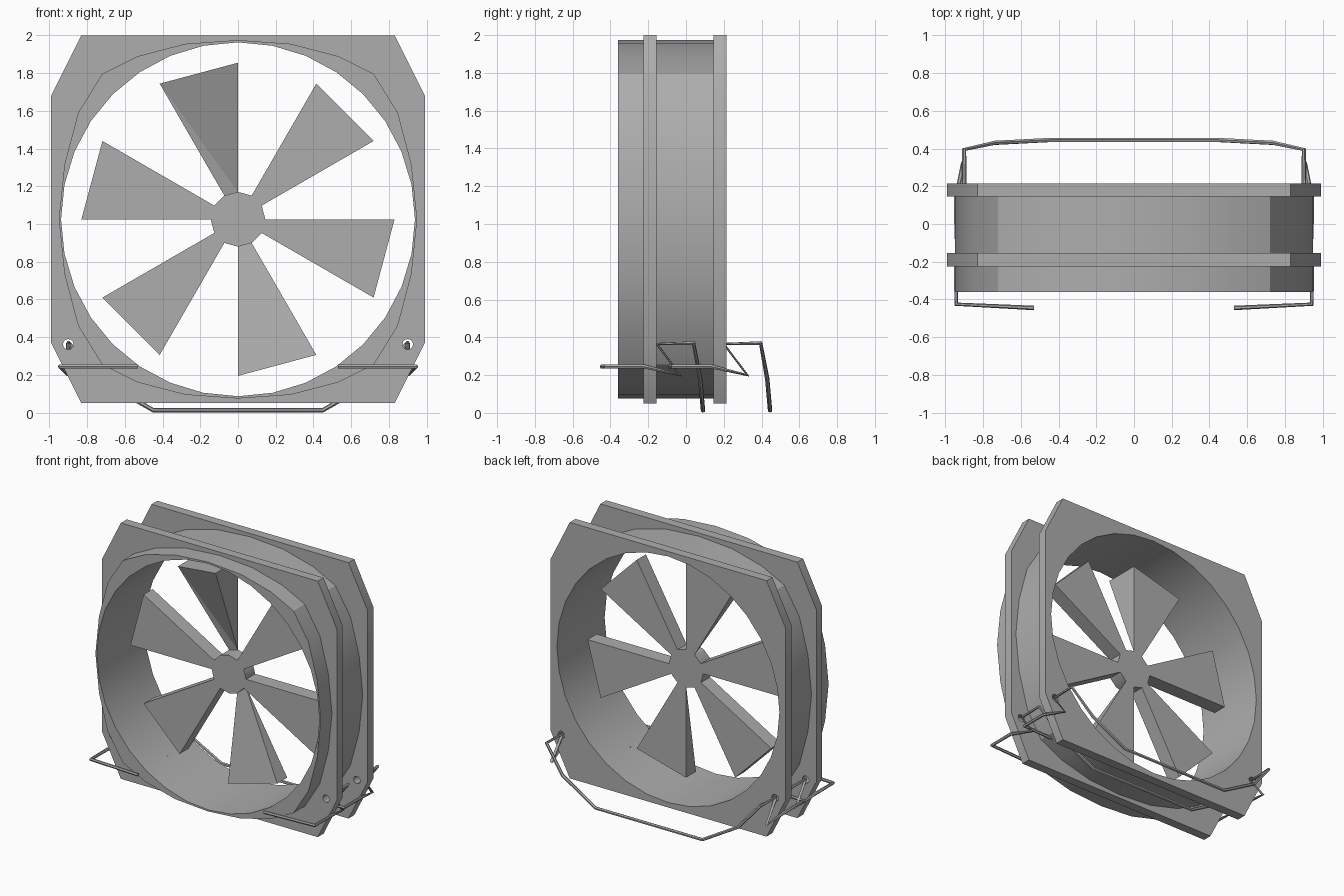
import bpy, bmesh
from math import sin, cos, radians, pi
from mathutils import Vector

if "Cube" in bpy.data.objects:
    bpy.data.objects.remove(bpy.data.objects["Cube"])

CZ = 1.025          # height of the fan axis

grey = bpy.data.materials.new("plain_grey")
grey.use_nodes = True
colour = (0.42, 0.42, 0.42, 1)
grey.diffuse_color = colour
grey.node_tree.nodes["Principled BSDF"].inputs["Base Color"].default_value = colour


def circle(r, n, cx=0, cz=CZ):
    return [(cx + r * cos(2 * pi * i / n), cz + r * sin(2 * pi * i / n)) for i in range(n)]


def mirrored(quarter, on_axes):
    """Closed outline from one quadrant, running from the +x side to the top."""
    q = list(quarter)
    left = [(-x, z) for x, z in reversed(q)]
    top = q + (left[1:] if on_axes else left)
    low = [(x, -z) for x, z in reversed(top)]
    full = top + (low[1:-1] if on_axes else low)
    return [(x, z + CZ) for x, z in full]


def solid(name, loops, front, back, smooth=False):
    """Prism along y; the first loop is the outline, the others are holes.
    front is one depth or a list with a depth for each outline point."""
    bm = bmesh.new()
    caps = ([], [])
    for loop in loops:
        n = len(loop)
        depth = front if isinstance(front, list) else [front] * n
        a = [bm.verts.new((x, y, z)) for (x, z), y in zip(loop, depth)]
        b = [bm.verts.new((x, back, z)) for x, z in loop]
        for i in range(n):
            j = (i + 1) % n
            bm.faces.new((a[i], a[j], b[j], b[i]))
            caps[0].append(bm.edges.get((a[i], a[j])))
            caps[1].append(bm.edges.get((b[i], b[j])))
    for edges in caps:
        bmesh.ops.triangle_fill(bm, use_beauty=True, edges=edges, normal=(0, -1, 0))
    bmesh.ops.recalc_face_normals(bm, faces=bm.faces)
    mesh = bpy.data.meshes.new(name)
    bm.to_mesh(mesh)
    bm.free()
    mesh.materials.append(grey)
    obj = bpy.data.objects.new(name, mesh)
    bpy.context.collection.objects.link(obj)
    if smooth:
        shade(obj)
    return obj


def shade(obj):
    bpy.ops.object.select_all(action='DESELECT')
    obj.select_set(True)
    bpy.context.view_layer.objects.active = obj
    bpy.ops.object.shade_smooth_by_angle(angle=radians(30))


# Shroud: round bore, outer wall bulging toward the corners
bore = circle(0.938, 32)
outer = mirrored([(0.95, 0), (0.92, 0.29), (0.847, 0.565), (0.72, 0.77),
                  (0.53, 0.865), (0.28, 0.93), (0, 0.95)], True)
solid("shroud", [outer, bore], -0.36, 0.15, True)

# Mounting plates with chamfered corners and two clip holes
outline = mirrored([(0.99, 0.655), (0.83, 0.975)], False)
holes = [circle(0.028, 12, s * 0.9, 0.362) for s in (-1, 1)]
for name, y in (("front_plate", -0.225), ("back_plate", 0.145)):
    solid(name, [outline, bore] + holes, y, y + 0.07, True)

# Hub
solid("hub", [circle(0.145, 12)], -0.11, 0, True)

# Blades: four flat ones, and two wedges that thicken toward the tip
wedges = {90: (-0.004, -0.27, -0.13), 270: (-0.004, -0.12, -0.12)}
for k in range(6):
    start = 30 + 60 * k
    root, tip_a, tip_b = wedges.get(start, (-0.11, -0.11, -0.11))
    a, b = radians(start), radians(start + 30)
    pts = [(r * cos(t), CZ + r * sin(t))
           for r, t in ((0.145, a), (0.83, a), (0.83, b), (0.145, b))]
    solid(f"blade_{k + 1}", [pts], [root, tip_a, tip_b, root], 0)


# Wire clips: handle, arm, hook through the plate, then a bail under the frame
half = [(-0.53, -0.445, 0.245), (-0.943, -0.425, 0.245), (-0.943, -0.22, 0.245),
        (-0.905, -0.03, 0.2), (-0.9, -0.155, 0.365), (-0.9, 0.04, 0.37),
        (-0.74, 0.075, 0.18), (-0.45, 0.09, 0.013)]
path = half + [(-x, y, z) for x, y, z in reversed(half)]


def wire(name, shift):
    curve = bpy.data.curves.new(name, 'CURVE')
    curve.dimensions = '3D'
    curve.bevel_depth = 0.012
    curve.bevel_resolution = 1
    curve.use_fill_caps = True
    spline = curve.splines.new('POLY')
    spline.points.add(len(path) - 1)
    for p, co in zip(spline.points, path):
        p.co = (*(Vector(co) + Vector((0, shift, 0))), 1)
    curve.materials.append(grey)
    obj = bpy.data.objects.new(name, curve)
    bpy.context.collection.objects.link(obj)
    bpy.ops.object.select_all(action='DESELECT')
    obj.select_set(True)
    bpy.context.view_layer.objects.active = obj
    bpy.ops.object.convert(target='MESH')
    shade(bpy.context.view_layer.objects.active)


wire("front_wire_clip", 0)
wire("back_wire_clip", 0.355)
